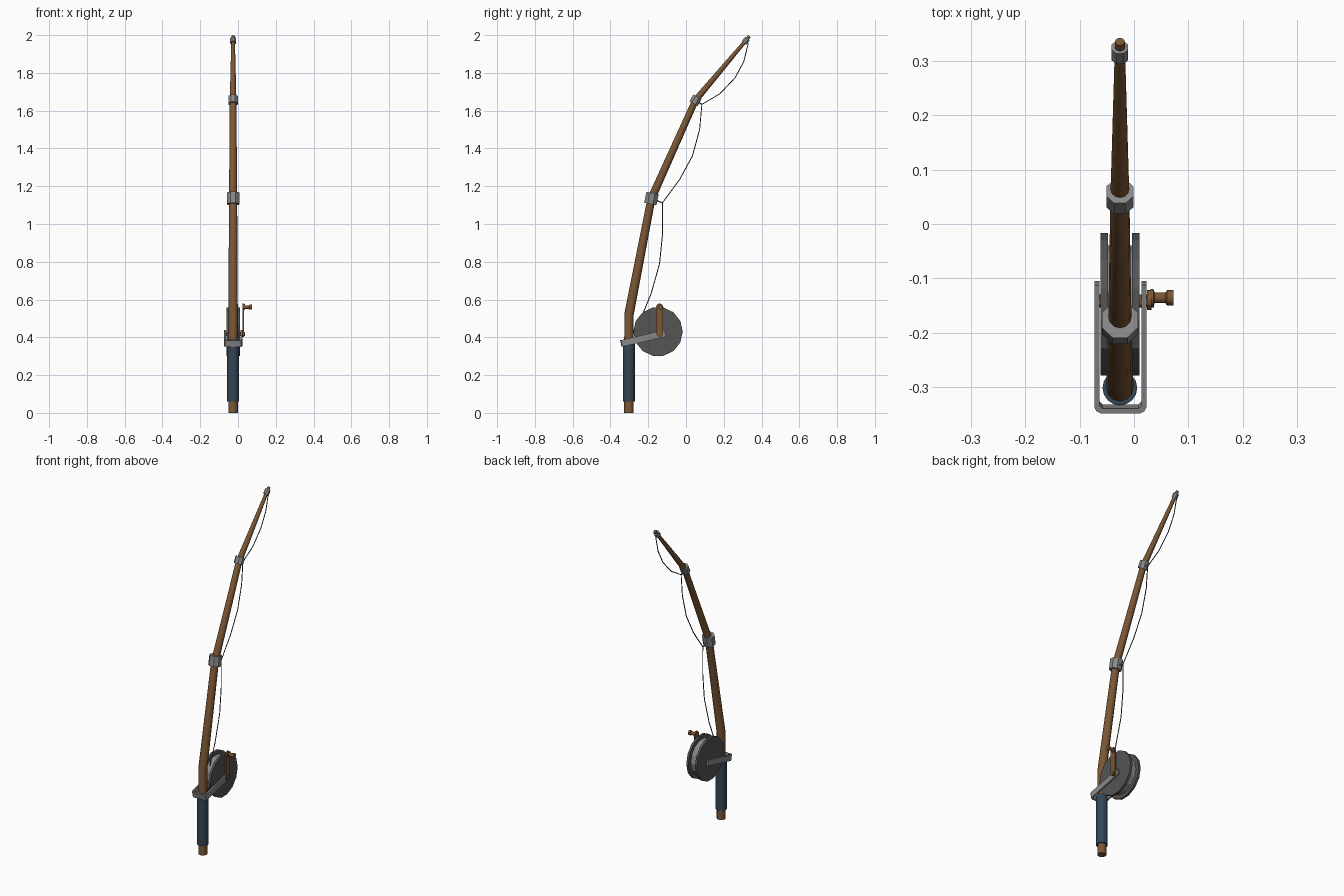
import bpy, bmesh
from math import sin, cos, pi, radians
from mathutils import Vector, Matrix

if "Cube" in bpy.data.objects:
    bpy.data.objects.remove(bpy.data.objects["Cube"])

CX = -0.026  # x of the rod's centre plane


def material(name, rgb):
    m = bpy.data.materials.new(name)
    m.diffuse_color = (*rgb, 1)
    m.use_nodes = True
    m.node_tree.nodes["Principled BSDF"].inputs["Base Color"].default_value = m.diffuse_color
    return m


WOOD = material("wood", (0.20, 0.095, 0.035))
GRIP = material("grip_cloth", (0.035, 0.06, 0.09))
IRON = material("dark_iron", (0.09, 0.09, 0.09))
STEEL = material("steel", (0.25, 0.25, 0.25))
CORD = material("cord", (0.06, 0.06, 0.06))


def finish(name, bm, mat, smooth=False):
    bmesh.ops.recalc_face_normals(bm, faces=bm.faces)
    me = bpy.data.meshes.new(name)
    bm.to_mesh(me)
    bm.free()
    ob = bpy.data.objects.new(name, me)
    bpy.context.collection.objects.link(ob)
    me.materials.append(mat)
    if smooth:
        bpy.ops.object.select_all(action='DESELECT')
        ob.select_set(True)
        bpy.context.view_layer.objects.active = ob
        bpy.ops.object.shade_smooth_by_angle(angle=radians(50))
    return ob


def tube(name, pts, radii, sides, mat, smooth=False, side=(1, 0, 0), phase=0.0):
    """Capped tube along a planar path; side is the normal of that plane."""
    bm = bmesh.new()
    pts = [Vector(p) for p in pts]
    u = Vector(side)
    rings = []
    t = None
    for i, p in enumerate(pts):
        t_new = pts[min(i + 1, len(pts) - 1)] - pts[max(i - 1, 0)]
        if 0 < i < len(pts) - 1:
            a, b = p - pts[i - 1], pts[i + 1] - p
            if a.length > 1e-6 and b.length > 1e-6:
                t_new = a.normalized() + b.normalized()
        t = t_new.normalized() if t_new.length > 1e-6 else t
        v = t.cross(u)
        rings.append([bm.verts.new(p + radii[i] * (u * cos(phase + 2 * pi * k / sides)
                                                   + v * sin(phase + 2 * pi * k / sides)))
                      for k in range(sides)])
    for a, b in zip(rings, rings[1:]):
        for k in range(sides):
            j = (k + 1) % sides
            bm.faces.new((a[k], a[j], b[j], b[k]))
    bm.faces.new(rings[0])
    bm.faces.new(rings[-1])
    return finish(name, bm, mat, smooth)


def yz(path):
    return [(CX, y, z) for y, z in path]


def x_lathe(name, y, z, profile, sides, mat, smooth=False):
    return tube(name, [(x, y, z) for x, r in profile], [r for x, r in profile],
                sides, mat, smooth, side=(0, 1, 0))


def prism(name, outline, height, mat, matrix):
    bm = bmesh.new()
    f = bm.faces.new([bm.verts.new((a, b, -height / 2)) for a, b in outline])
    top = bmesh.ops.extrude_face_region(bm, geom=[f])
    bmesh.ops.translate(bm, vec=(0, 0, height),
                        verts=[g for g in top["geom"] if isinstance(g, bmesh.types.BMVert)])
    bmesh.ops.transform(bm, matrix=matrix, verts=bm.verts)
    return finish(name, bm, mat)


# bent, tapering rod and wrapped grip
rod = [(-0.302, 0), (-0.302, 0.52), (-0.183, 1.135), (0.05, 1.655), (0.336, 1.994)]
tube("rod", yz(rod), [0.025, 0.025, 0.0215, 0.0175, 0.009], 12, WOOD, True)
tube("grip", yz([(-0.302, 0.06), (-0.302, 0.365)]), [0.032] * 2, 16, GRIP, True)

# ferrules, each with a small line eye on the reel side
line_pts = [(-0.125, 1.112), (0.084, 1.633), (0.329, 1.955)]
ferrules = [((-0.183, 1.135), (0.20, 1), 0.036, 0.06),
            ((0.05, 1.655), (0.55, 1), 0.027, 0.042),
            ((0.316, 1.970), (0.84, 1), 0.0165, 0.03)]
for i, ((y, z), d, r, length) in enumerate(ferrules):
    h = Vector(d).normalized() * length / 2
    tube(f"ferrule_{i + 1}", yz([(y - h.x, z - h.y), (y + h.x, z + h.y)]), [r, r], 8, STEEL, phase=pi / 8)
    tube(f"line_eye_{i + 1}", yz([(y, z), line_pts[i]]), [0.005, 0.004], 6, STEEL)

# sagging line from reel to tip
line = [(-0.235, 0.51), (-0.185, 0.63), (-0.14, 0.79), (-0.124, 0.95), line_pts[0],
        (-0.034, 1.235), (0.034, 1.36), (0.072, 1.50), line_pts[1],
        (0.18, 1.69), (0.26, 1.775), (0.306, 1.86), line_pts[2]]
tube("fishing_line", yz(line), [0.0028] * len(line), 6, CORD)

# reel: two flanges and a drum
RY, RZ = -0.148, 0.43
for name, x in (("reel_flange_left", -0.062), ("reel_flange_right", -0.004)):
    x_lathe(name, RY, RZ, [(x, 0.131), (x + 0.014, 0.131)], 14, IRON)
x_lathe("reel_drum", RY, RZ, [(-0.05, 0.108), (-0.002, 0.108)], 14, STEEL)

# U-shaped bracket, tilted upward toward the reel
w, t, L, c = 0.048, 0.009, 0.242, 0.012
half = [(w, L), (w, c), (w - 0.004, 0.004), (w - c, 0)]
inner = [(w - t, L), (w - t, t + 0.006), (w - t - 0.006, t)]
outline = (half + [(-a, b) for a, b in half[::-1]]
           + [(-a, b) for a, b in inner] + inner[::-1])
prism("reel_bracket", outline, 0.036, STEEL,
      Matrix.Translation((CX + 0.001, -0.345, 0.367)) @ Matrix.Rotation(radians(13), 4, 'X'))
x_lathe("reel_axle", -0.142, 0.418, [(-0.07, 0.012), (0.037, 0.012)], 10, WOOD, True)

# crank arm with rounded ends, and its knob
arm = [(0.018 * cos(pi * k / 6), 0.07 + 0.018 * sin(pi * k / 6)) for k in range(7)]
arm += [(-a, -b) for a, b in arm]
prism("crank_arm", arm, 0.009, WOOD,
      Matrix.Translation((0.028, -0.140, 0.491)) @ Matrix(((0, 0, 1, 0), (1, 0, 0, 0), (0, 1, 0, 0), (0, 0, 0, 1))))
x_lathe("crank_knob", -0.136, 0.56, [(0.03, 0.016), (0.036, 0.016), (0.038, 0.010),
                                    (0.058, 0.010), (0.061, 0.014), (0.073, 0.014)], 10, WOOD, True)
